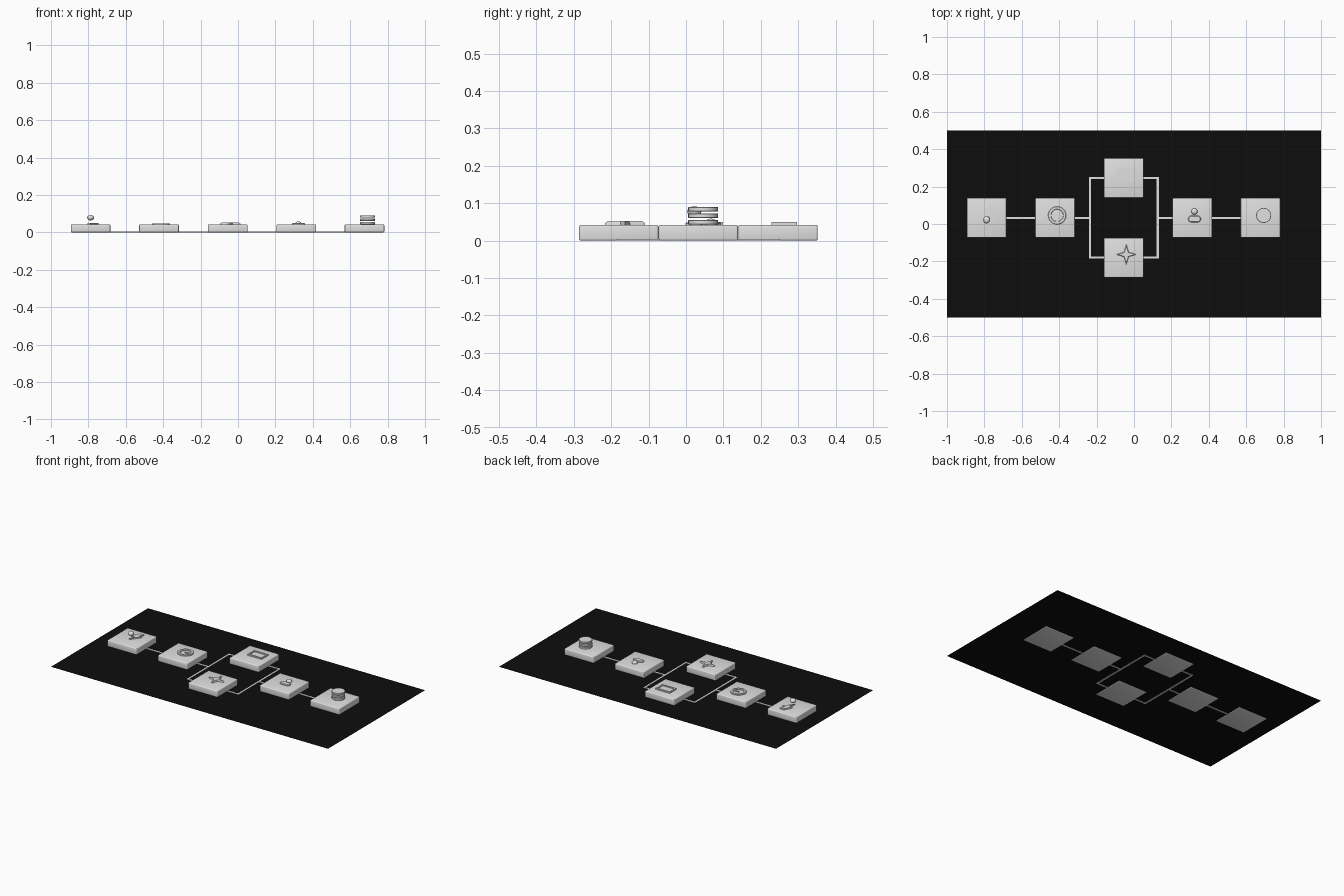
import bpy, bmesh, math
from mathutils import Vector

if "Cube" in bpy.data.objects:
    bpy.data.objects.remove(bpy.data.objects["Cube"])

def material(name, c):
    m = bpy.data.materials.new(name)
    m.diffuse_color = (c, c, c, 1)
    m.use_nodes = True
    m.node_tree.nodes["Principled BSDF"].inputs["Base Color"].default_value = m.diffuse_color
    return m

GREY = material("light grey", 0.75)
BLACK = material("black", 0.004)
TOP = 0.042            # tile top height
ROW = 0.033            # y of the middle row

def finish(bm, name, mat, smooth=True):
    bmesh.ops.recalc_face_normals(bm, faces=bm.faces)
    me = bpy.data.meshes.new(name)
    bm.to_mesh(me)
    bm.free()
    me.materials.append(mat)
    ob = bpy.data.objects.new(name, me)
    bpy.context.collection.objects.link(ob)
    if smooth:
        bpy.ops.object.select_all(action='DESELECT')
        ob.select_set(True)
        bpy.context.view_layer.objects.active = ob
        bpy.ops.object.shade_smooth_by_angle(angle=math.radians(35))
    return ob

def box(name, x0, x1, y0, y1, z0, z1, bevel=0.0):
    bm = bmesh.new()
    bmesh.ops.create_cube(bm, size=1)
    for v in bm.verts:
        v.co = Vector(((x0 + x1) / 2 + v.co.x * (x1 - x0),
                       (y0 + y1) / 2 + v.co.y * (y1 - y0),
                       (z0 + z1) / 2 + v.co.z * (z1 - z0)))
    if bevel:
        bmesh.ops.bevel(bm, geom=bm.edges[:], offset=bevel, segments=3,
                        profile=0.5, affect='EDGES')
    return finish(bm, name, GREY)

def loft(name, loops):
    """Solid through matching closed loops of 3D points, capped at both ends."""
    bm = bmesh.new()
    rings = [[bm.verts.new(p) for p in loop] for loop in loops]
    n = len(rings[0])
    for a, b in zip(rings, rings[1:]):
        for i in range(n):
            j = (i + 1) % n
            bm.faces.new((a[i], a[j], b[j], b[i]))
    bm.faces.new(rings[0][::-1])
    bm.faces.new(rings[-1])
    return finish(bm, name, GREY)

def plate(name, pts, z0, z1):
    return loft(name, [[(x, y, z) for x, y in pts] for z in (z0, z1)])

def circle(cx, cy, r, z, n=32):
    return [(cx + r * math.cos(2 * math.pi * i / n),
             cy + r * math.sin(2 * math.pi * i / n), z) for i in range(n)]

def disc(name, cx, cy, r, z0, z1, b):
    return loft(name, [circle(cx, cy, r - b, z0), circle(cx, cy, r, z0 + b),
                       circle(cx, cy, r, z1 - b), circle(cx, cy, r - b, z1)])

def sphere(name, loc, rx, rz):
    bm = bmesh.new()
    bmesh.ops.create_uvsphere(bm, u_segments=24, v_segments=12, radius=1)
    for v in bm.verts:
        v.co = Vector((v.co.x * rx, v.co.y * rx, v.co.z * rz)) + Vector(loc)
    return finish(bm, name, GREY)

# Ground sheet
bm = bmesh.new()
bmesh.ops.create_grid(bm, x_segments=1, y_segments=1, size=1)
for v in bm.verts:
    v.co = Vector((v.co.x, v.co.y * 0.5, 0.002))
finish(bm, "base_sheet", BLACK, False)

# Tiles
S = 0.106
STEP = 0.213
TILES = {"start": (-0.788, ROW), "second": (-0.422, ROW),
         "upper": (-0.055, ROW + STEP), "lower": (-0.055, ROW - STEP),
         "merge": (0.312, ROW), "final": (0.676, ROW)}
for key, (x, y) in TILES.items():
    box(key + "_tile", x - S, x + S, y - S, y + S, 0, TOP, 0.005)

# Connecting lines
W = 0.0055
XL, XR = -0.236, 0.127
def line_x(name, x0, x1, y):
    box(name, x0, x1, y - W, y + W, 0, 0.004)
def line_y(name, x):
    box(name, x - W, x + W, ROW - STEP - W, ROW + STEP + W, 0, 0.004)
line_x("start_link", -0.69, -0.52, ROW)
line_x("split_link", -0.32, XL, ROW)
line_x("merge_link", XR, 0.21, ROW)
line_x("final_link", 0.41, 0.58, ROW)
line_y("split_bar", XL)
line_y("merge_bar", XR)
for side, s in (("upper", 1), ("lower", -1)):
    line_x(side + "_in_link", XL, -0.155, ROW + s * STEP)
    line_x(side + "_out_link", 0.045, XR, ROW + s * STEP)

# Bolt icon with a floating bead
plate("bolt_icon", [(-0.775, 0.099), (-0.749, 0.099), (-0.762, 0.067), (-0.745, 0.067),
                    (-0.790, 0.005), (-0.778, 0.048), (-0.804, 0.048)], TOP - 0.002, 0.050)
sphere("bolt_bead", (-0.788, 0.022, 0.078), 0.019, 0.014)

# Low ring icon with a hand
cx, cy = -0.411, 0.046
bm = bmesh.new()
N = 40
prof = [(0.048, TOP - 0.002), (0.048, 0.046), (0.046, 0.048),
        (0.034, 0.048), (0.032, 0.046), (0.032, TOP - 0.002)]
rings = [[bm.verts.new((cx + r * math.cos(2 * math.pi * i / N),
                        cy + r * math.sin(2 * math.pi * i / N), z)) for r, z in prof]
         for i in range(N)]
for i in range(N):
    a, b = rings[i], rings[(i + 1) % N]
    for k in range(len(prof)):
        m = (k + 1) % len(prof)
        bm.faces.new((a[k], b[k], b[m], a[m]))
finish(bm, "ring_icon", GREY)
box("ring_hand", cx - 0.005, cx + 0.034, cy - 0.005, cy + 0.005, TOP - 0.002, 0.047)

# Screen icon: a raised rim around a panel
x0, x1, y0, y1 = -0.091, 0.011, 0.228, 0.297
T = 0.009
box("screen_panel", x0 + T, x1 - T, y0 + T, y1 - T, TOP - 0.002, 0.045)
for name, a, b, c, d in (("left", x0, x0 + T, y0, y1), ("right", x1 - T, x1, y0, y1),
                         ("front", x0, x1, y0, y0 + T), ("back", x0, x1, y1 - T, y1)):
    box("screen_rim_" + name, a, b, c, d, TOP - 0.002, 0.050)

# Four-pointed star icon with sloped sides
def star(r_out, r_in, z):
    return [(-0.041 + (r_in if i % 2 else r_out) * math.cos(i * math.pi / 4),
             -0.163 + (r_in if i % 2 else r_out) * math.sin(i * math.pi / 4), z)
            for i in range(8)]
loft("star_icon", [star(0.054, 0.018, TOP - 0.002), star(0.054, 0.018, 0.047),
                   star(0.046, 0.015, 0.052)])

# Figure icon: round head over a pill-shaped body
sphere("figure_head", (0.323, 0.067, 0.045), 0.017, 0.014)
def pill(r, z):
    pts = []
    for c, start in ((0.340, -90), (0.307, 90)):
        pts += [(c + r * math.cos(math.radians(start + 18 * i)),
                 0.027 + r * math.sin(math.radians(start + 18 * i)), z) for i in range(11)]
    return pts
loft("figure_body", [pill(0.018, TOP - 0.002), pill(0.018, 0.046), pill(0.014, 0.050)])

# Stack of three discs
for i, name in enumerate(("bottom", "middle", "top")):
    z = 0.043 + 0.0175 * i
    disc("stack_disc_" + name, 0.693, 0.046, 0.040, z, z + 0.0125, 0.0015)
